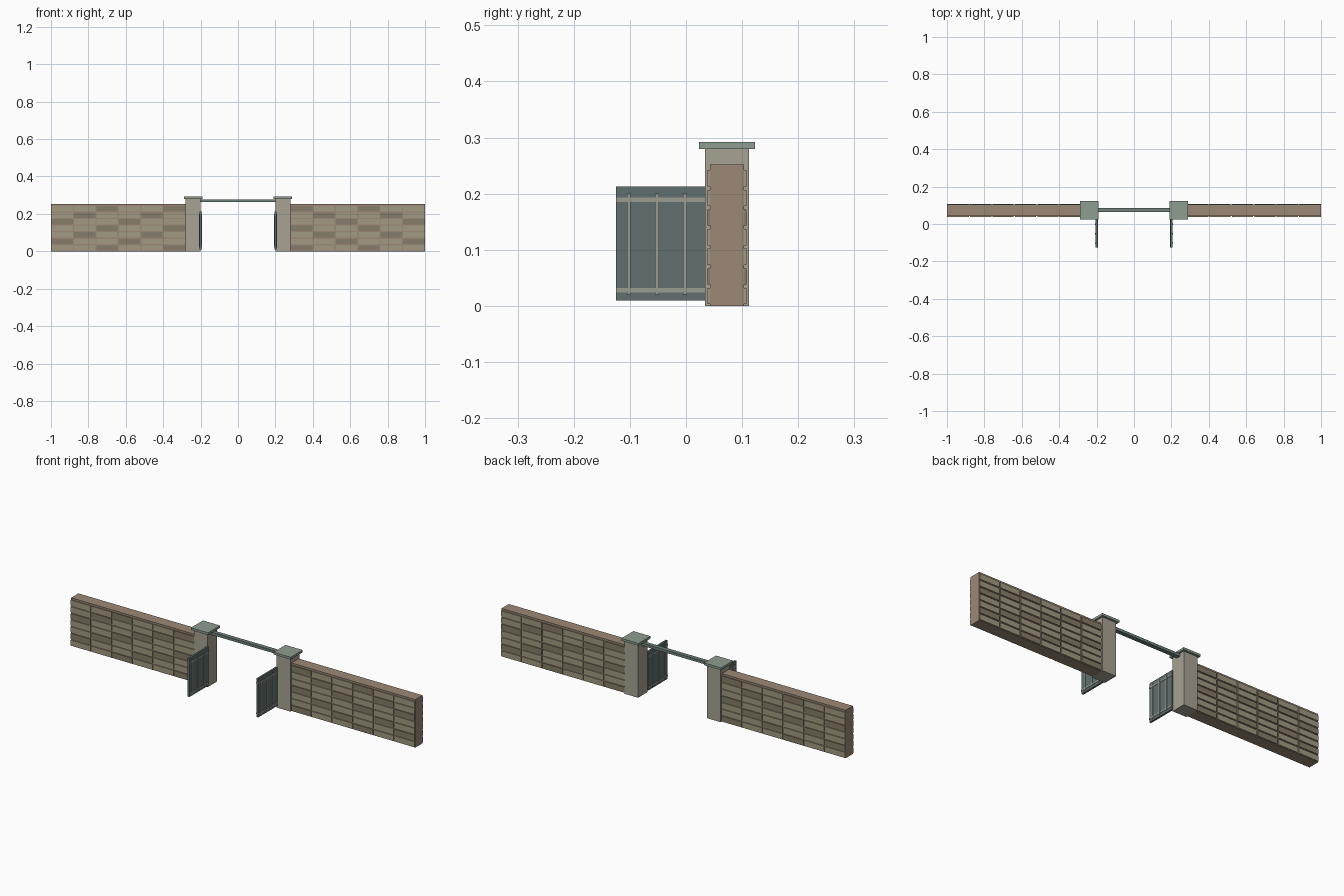
import bpy, bmesh
from mathutils import Matrix

if "Cube" in bpy.data.objects:
    bpy.data.objects.remove(bpy.data.objects["Cube"])


def material(name, rgb):
    m = bpy.data.materials.new(name)
    m.diffuse_color = (*rgb, 1)
    m.use_nodes = True
    m.node_tree.nodes["Principled BSDF"].inputs["Base Color"].default_value = m.diffuse_color
    return m


STONE = material("wall_stone", (0.33, 0.25, 0.18))
BRICK = material("light_brick", (0.36, 0.32, 0.22))
DARK = material("dark_brick", (0.24, 0.20, 0.14))
PILLAR = material("pillar_stone", (0.39, 0.36, 0.29))
CAP = material("cap_green", (0.27, 0.34, 0.28))
PANEL = material("gate_panel", (0.12, 0.16, 0.16))
TRIM = material("gate_trim", (0.32, 0.34, 0.29))
BEAM = material("beam_green", (0.16, 0.22, 0.20))


def boxes(name, mat, spans):
    """One object from boxes given as (x0, x1, y0, y1, z0, z1)."""
    bm = bmesh.new()
    for x0, x1, y0, y1, z0, z1 in spans:
        mtx = Matrix.Translation(((x0 + x1) / 2, (y0 + y1) / 2, (z0 + z1) / 2))
        mtx = mtx @ Matrix.Diagonal((abs(x1 - x0), y1 - y0, z1 - z0, 1))
        bmesh.ops.create_cube(bm, size=1, matrix=mtx)
    me = bpy.data.meshes.new(name)
    bm.to_mesh(me)
    bm.free()
    me.materials.append(mat)
    ob = bpy.data.objects.new(name, me)
    bpy.context.collection.objects.link(ob)
    return ob


YC = 0.073      # centre line of the wall
COLS, ROWS = 6, 7
PITCH_X, PITCH_Z, GAP = 0.12, 0.035, 0.006

for side, s in (("left", -1), ("right", 1)):
    # Wall core
    boxes(f"{side}_wall", STONE,
          [(s * 0.28, s, YC - 0.03, YC + 0.03, 0, 0.252)])

    # Raised bricks on the front and back faces
    light, dark = [], []
    for c in range(COLS):
        for r in range(ROWS):
            xa = s * (1 - c * PITCH_X - (GAP / 2 if c else 0.001))
            xb = s * (1 - (c + 1) * PITCH_X + GAP / 2)
            z0 = 0.003 + r * PITCH_Z
            for ya, yb in ((YC - 0.0345, YC - 0.028), (YC + 0.028, YC + 0.0345)):
                target = dark if (r - c) % 3 == 1 else light
                target.append((xa, xb, ya, yb, z0, z0 + PITCH_Z - GAP))
    boxes(f"{side}_light_bricks", BRICK, light)
    boxes(f"{side}_dark_bricks", DARK, dark)

    # Gate pillar and cap
    boxes(f"{side}_pillar", PILLAR,
          [(s * 0.2, s * 0.28, YC - 0.039, YC + 0.039, 0, 0.28)])
    boxes(f"{side}_pillar_cap", CAP,
          [(s * 0.19, s * 0.29, YC - 0.05, YC + 0.05, 0.28, 0.292)])

    # Open gate leaf with rails and bars on both faces
    x = s * 0.2
    boxes(f"{side}_gate_panel", PANEL,
          [(x - 0.005, x + 0.005, -0.125, 0.035, 0.01, 0.213)])
    boxes(f"{side}_gate_rails", TRIM,
          [(x - 0.007, x + 0.007, -0.125, 0.035, z - 0.004, z + 0.004)
           for z in (0.028, 0.189)])
    boxes(f"{side}_gate_bars", TRIM,
          [(x - 0.008, x + 0.008, y - 0.0035, y + 0.0035, 0.02, 0.2)
           for y in (-0.102, -0.052, -0.002)])

# Crossbeam between the pillars
boxes("crossbeam", BEAM, [(-0.2, 0.2, YC - 0.01, YC + 0.012, 0.264, 0.278)])
